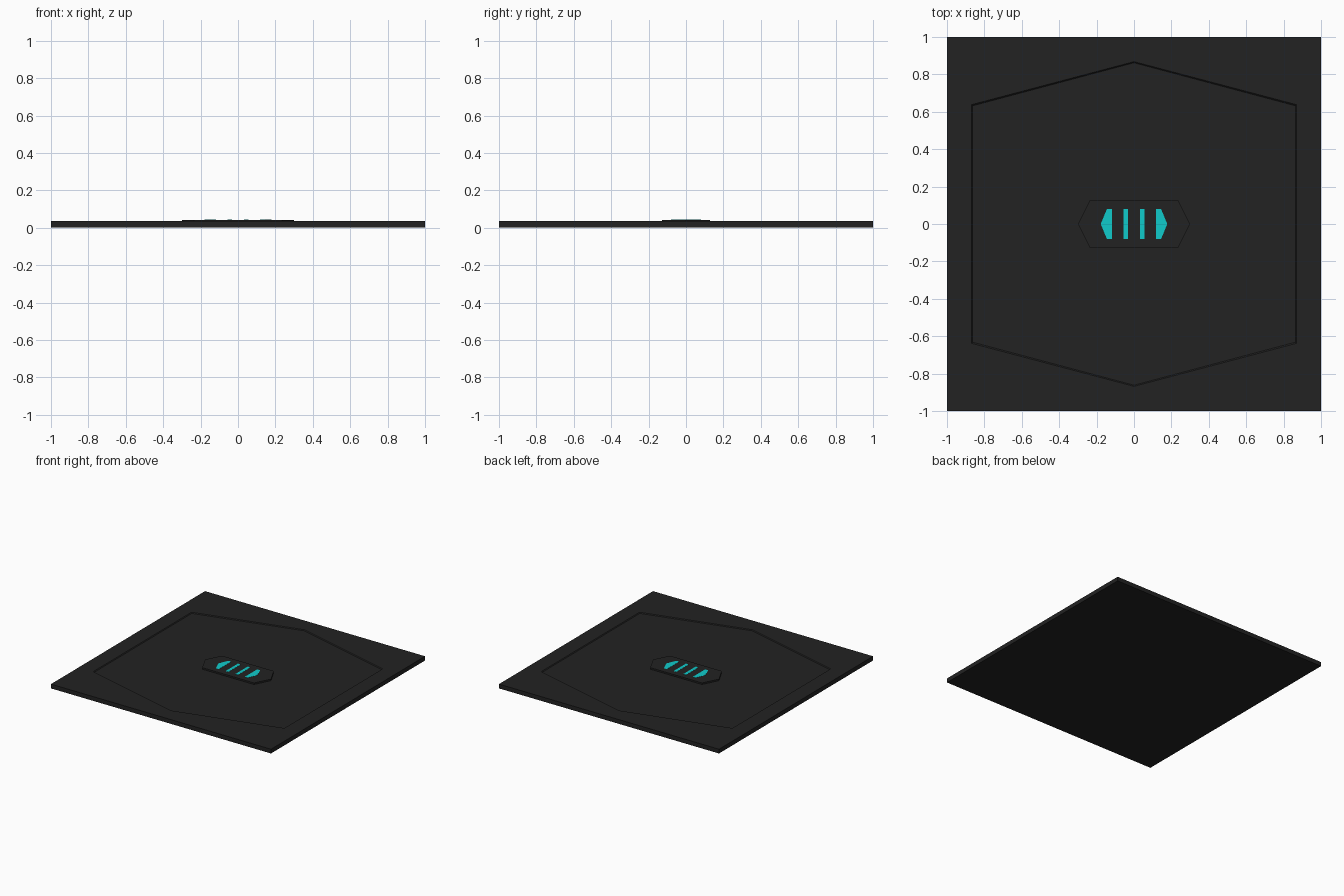
import bpy, bmesh

if "Cube" in bpy.data.objects:
    bpy.data.objects.remove(bpy.data.objects["Cube"])


def material(name, rgb):
    m = bpy.data.materials.new(name)
    m.diffuse_color = (*rgb, 1)
    m.use_nodes = True
    m.node_tree.nodes["Principled BSDF"].inputs["Base Color"].default_value = m.diffuse_color
    return m


DARK = material("charcoal", (0.016, 0.016, 0.016))
GLOW = material("cyan", (0.005, 0.6, 0.6))


def prism(name, bottom, top, z0, z1, mat):
    """Closed solid between two matching counter-clockwise outlines."""
    bm = bmesh.new()
    lo = [bm.verts.new((x, y, z0)) for x, y in bottom]
    hi = [bm.verts.new((x, y, z1)) for x, y in top]
    bm.faces.new(lo[::-1])
    bm.faces.new(hi)
    n = len(lo)
    for i in range(n):
        j = (i + 1) % n
        bm.faces.new((lo[i], lo[j], hi[j], hi[i]))
    mesh = bpy.data.meshes.new(name)
    bm.to_mesh(mesh)
    bm.free()
    mesh.materials.append(mat)
    ob = bpy.data.objects.new(name, mesh)
    bpy.context.collection.objects.link(ob)
    return ob


def rect(x0, x1, y):
    return [(x0, -y), (x1, -y), (x1, y), (x0, y)]


def upright_hex(w, shoulder, tip):
    return [(0, -tip), (w, -shoulder), (w, shoulder), (0, tip), (-w, shoulder), (-w, -shoulder)]


# Square floor plate
plate = prism("floor_plate", rect(-1, 1, 1), rect(-1, 1, 1), 0, 0.035, DARK)

# Shallow hexagonal recess with slightly sloped walls
cutter = prism("recess_cutter", upright_hex(0.863, 0.632, 0.862),
               upright_hex(0.883, 0.652, 0.882), 0.029, 0.049, DARK)
cutter.hide_render = True
cutter.hide_set(True)
cut = plate.modifiers.new("recess", 'BOOLEAN')
cut.operation = 'DIFFERENCE'
cut.solver = 'EXACT'
cut.object = cutter
bpy.context.view_layer.objects.active = plate
bpy.ops.object.modifier_apply(modifier=cut.name)
bpy.data.objects.remove(cutter)

# Raised central pad
pad = [(-0.3, 0), (-0.235, -0.128), (0.235, -0.128), (0.3, 0), (0.235, 0.128), (-0.235, 0.128)]
prism("center_pad", pad, pad, 0.027, 0.042, DARK)

# Glowing strips and pointed end lights
for side, s in (("left", -1), ("right", 1)):
    bar = rect(*sorted((s * 0.032, s * 0.057)), 0.08)
    prism(side + "_light_bar", bar, bar, 0.04, 0.043, GLOW)
    end = [(s * x, y) for x, y in ((0.118, -0.08), (0.145, -0.08), (0.178, 0), (0.145, 0.08), (0.118, 0.08))]
    if s < 0:
        end.reverse()
    prism(side + "_end_light", end, end, 0.04, 0.043, GLOW)
